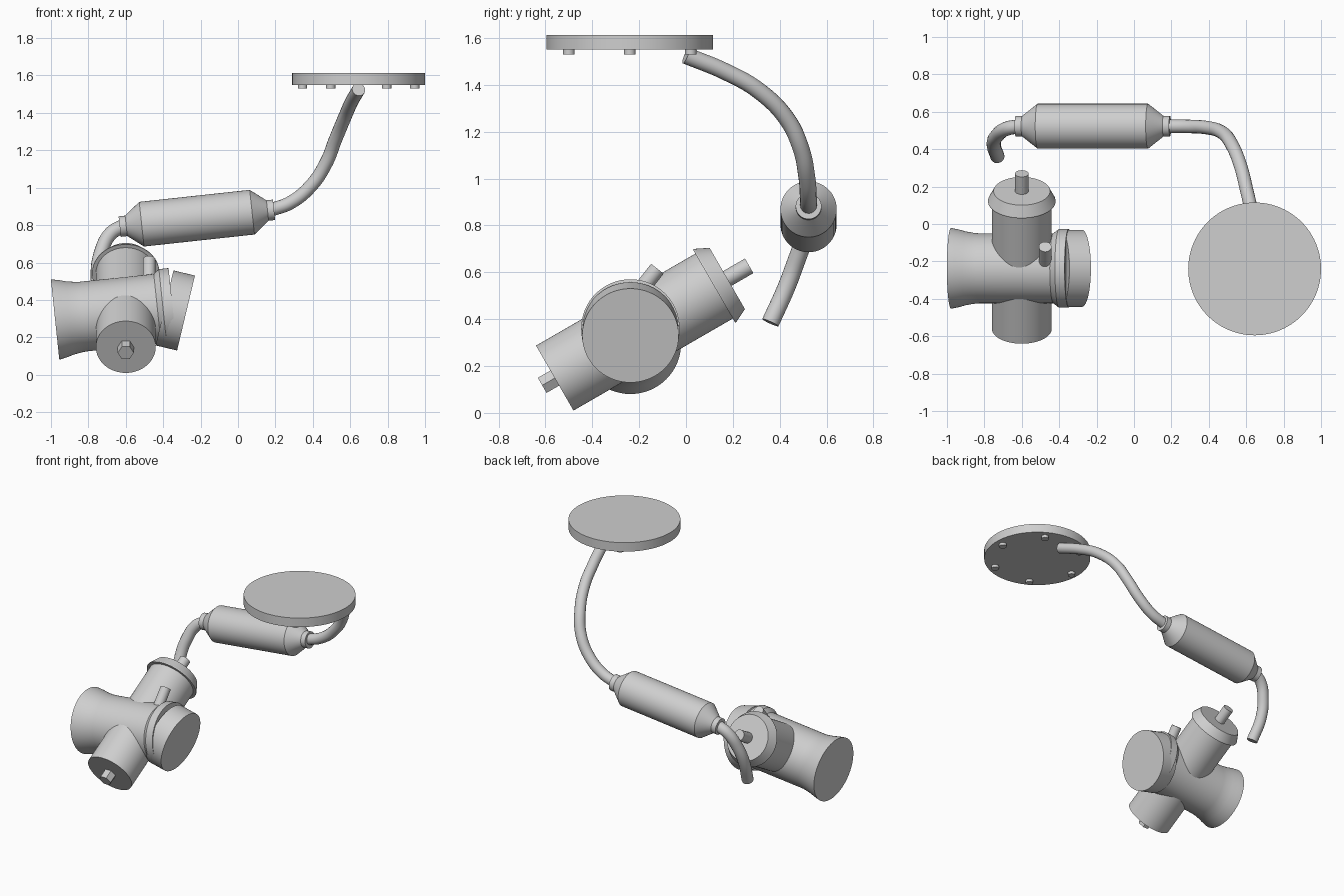
import bpy, bmesh, math
from mathutils import Vector

cube = bpy.data.objects.get("Cube")
if cube:
    bpy.data.objects.remove(cube, do_unlink=True)

GREY = (0.62, 0.62, 0.62, 1)
metal = bpy.data.materials.new("grey metal")
metal.use_nodes = True
metal.diffuse_color = GREY
metal.node_tree.nodes["Principled BSDF"].inputs["Base Color"].default_value = GREY


def smooth(obj):
    bpy.ops.object.select_all(action='DESELECT')
    obj.select_set(True)
    bpy.context.view_layer.objects.active = obj
    bpy.ops.object.shade_smooth_by_angle(angle=math.radians(25))


def lathe(name, origin, axis, profile, sides=64):
    """Spin (distance along axis, radius) points into a closed solid."""
    bm = bmesh.new()
    points = [(profile[0][0], 0), *profile, (profile[-1][0], 0)]
    verts = [bm.verts.new((r, 0, s)) for s, r in points]
    edges = [bm.edges.new(pair) for pair in zip(verts, verts[1:])]
    bmesh.ops.spin(bm, geom=verts + edges, cent=(0, 0, 0), axis=(0, 0, 1),
                   angle=math.tau, steps=sides)
    bmesh.ops.remove_doubles(bm, verts=bm.verts, dist=1e-4)
    bmesh.ops.recalc_face_normals(bm, faces=bm.faces)
    mesh = bpy.data.meshes.new(name)
    bm.to_mesh(mesh)
    bm.free()
    mesh.materials.append(metal)
    obj = bpy.data.objects.new(name, mesh)
    bpy.context.collection.objects.link(obj)
    obj.location = origin
    obj.rotation_mode = 'QUATERNION'
    obj.rotation_quaternion = Vector(axis).to_track_quat('Z', 'Y')
    smooth(obj)
    return obj


def tube(name, points, radius):
    """Round tube along a smooth path, with flat ends."""
    curve = bpy.data.curves.new(name, 'CURVE')
    curve.dimensions = '3D'
    curve.bevel_depth = radius
    curve.bevel_resolution = 6
    curve.use_fill_caps = True
    spline = curve.splines.new('BEZIER')
    spline.bezier_points.add(len(points) - 1)
    for bp, co in zip(spline.bezier_points, points):
        bp.co = co
        bp.handle_left_type = bp.handle_right_type = 'AUTO'
    curve.materials.append(metal)
    obj = bpy.data.objects.new(name, curve)
    bpy.context.collection.objects.link(obj)
    bpy.ops.object.select_all(action='DESELECT')
    obj.select_set(True)
    bpy.context.view_layer.objects.active = obj
    bpy.ops.object.convert(target='MESH')
    smooth(bpy.context.object)


def tilt_x(degrees):
    a = math.radians(degrees)
    return (math.cos(a), 0, math.sin(a))


# Round mounting plate with six bolts underneath
plate = Vector((0.645, -0.24, 1.55))
lathe("mounting_plate", plate, (0, 0, 1), [(0, 0.355), (0.063, 0.355)], 96)
for i in range(6):
    a = math.tau * i / 6
    spot = plate + Vector((math.cos(a), math.sin(a), 0)) * 0.3
    lathe(f"plate_bolt_{i + 1}", spot, (0, 0, -1), [(-0.01, 0.025), (0.02, 0.025)], 24)

# Canister with tapered ends and necks
half = [(0.297, 0.12), (0.38, 0.055), (0.415, 0.055)]
lathe("canister", (-0.22, 0.523, 0.837), tilt_x(6.2),
      [(-s, r) for s, r in reversed(half)] + half)

# Tubes leaving both ends of the canister
tube("upper_tube", [(0.17, 0.523, 0.88), (0.28, 0.522, 0.92), (0.39, 0.515, 1.01),
                    (0.47, 0.49, 1.13), (0.52, 0.43, 1.255), (0.57, 0.31, 1.375),
                    (0.605, 0.17, 1.455), (0.645, 0, 1.525)], 0.036)
tube("lower_tube", [(-0.61, 0.523, 0.797), (-0.68, 0.51, 0.755), (-0.73, 0.475, 0.66),
                    (-0.75, 0.43, 0.54), (-0.73, 0.36, 0.385)], 0.038)

# Main valve body: flared inlet, barrel and collar
centre = Vector((-0.6, -0.237, 0.335))
lathe("valve_body", centre, tilt_x(6),
      [(-0.38, 0.216), (-0.34, 0.208), (-0.3, 0.197), (-0.26, 0.19), (-0.23, 0.187),
       (0.17, 0.187), (0.2, 0.21), (0.252, 0.21)])

# Outlet cap, tilted away from the collar
lathe("outlet_cap", (-0.278, -0.237, 0.33), tilt_x(-13.4), [(-0.118, 0.206), (0, 0.206)])

# Slanted cross branch with flanged bonnet, stem and hexagonal nut
slant = (0, math.cos(math.pi / 6), math.sin(math.pi / 6))
lathe("cross_branch", centre, slant, [(-0.373, 0.16), (0.42, 0.16)])
lathe("bonnet", centre, slant, [(0.412, 0.18), (0.418, 0.18), (0.477, 0.151)])
lathe("valve_stem", centre, slant, [(0.46, 0.036), (0.585, 0.036)], 32)
lathe("hex_nut", centre, slant, [(-0.435, 0.043), (-0.36, 0.043)], 6)

# Small side port on top of the body
port = Vector((-0.475, -0.122, 0.615))
lathe("side_port", port, (0, 0.62, 0.78), [(-0.16, 0.034), (0, 0.034)], 32)
